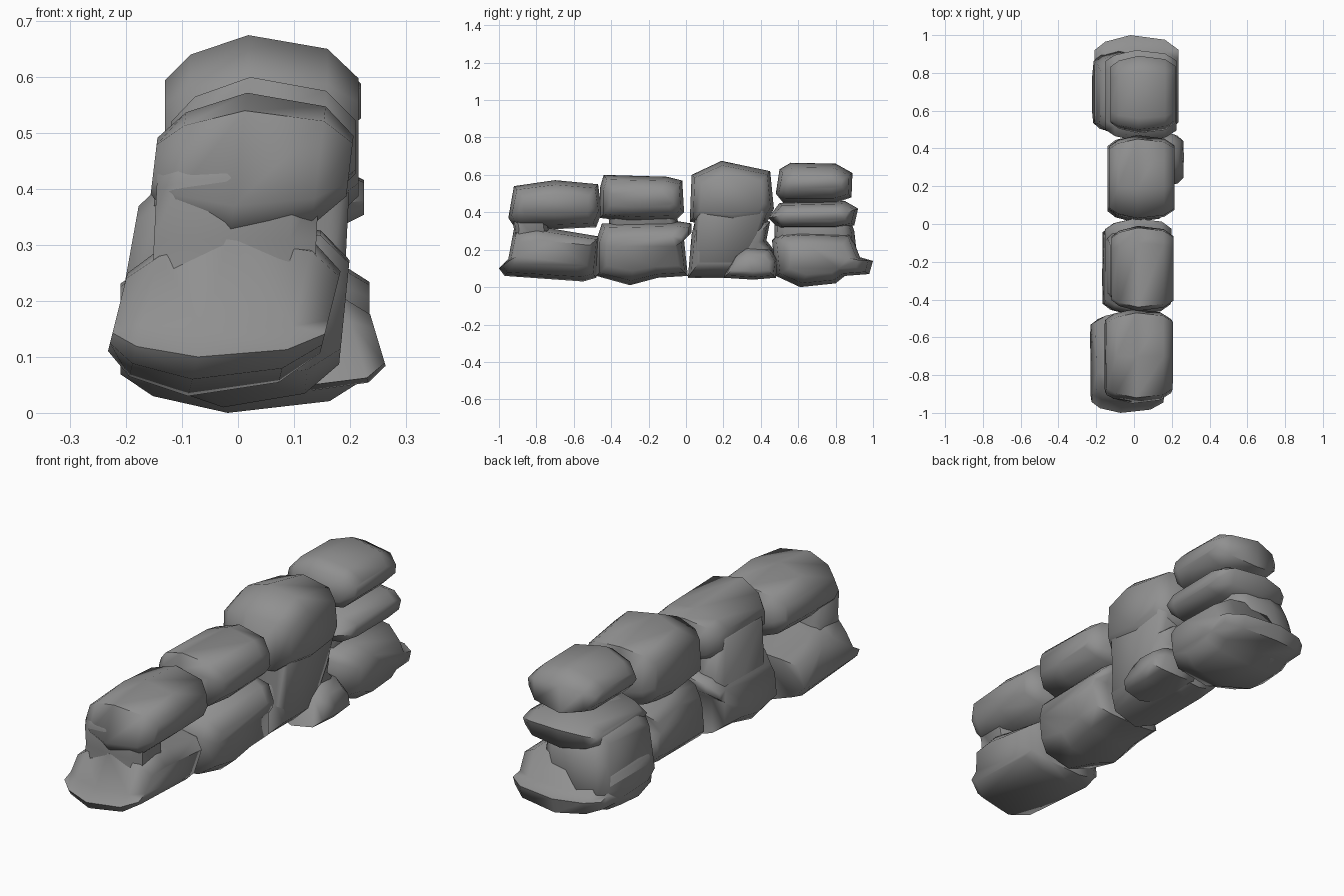
import bpy, bmesh, math

if "Cube" in bpy.data.objects:
    bpy.data.objects.remove(bpy.data.objects["Cube"])

# Dark grey stone
stone = bpy.data.materials.new("stone")
stone.diffuse_color = (0.28, 0.28, 0.28, 1)
stone.use_nodes = True
stone.node_tree.nodes["Principled BSDF"].inputs["Base Color"].default_value = stone.diffuse_color

# Thickness stations: (position across the wall, amount of inset)
STATIONS = ((0, 1.15), (0.13, 0.5), (0.43, 0.0), (0.84, 0.35), (1, 1.1))


def rock(name, outline, x0, x1, lean=0.0, iy=0.05, iz=0.07):
    """Pillow-shaped stone: a side outline (y, z) lofted across the wall thickness."""
    ys = [p[0] for p in outline]
    zs = [p[1] for p in outline]
    cy, cz = (min(ys) + max(ys)) / 2, (min(zs) + max(zs)) / 2
    w, h = max(ys) - min(ys), max(zs) - min(zs)
    bm = bmesh.new()
    rings = []
    for t, k in STATIONS:
        sy, sz = 1 - 2 * iy * k / w, 1 - 2 * iz * k / h
        ring = []
        for y, z in outline:
            ny, nz = cy + (y - cy) * sy, cz + (z - cz) * sz
            ring.append(bm.verts.new((x0 + (x1 - x0) * t + lean * (nz - cz), ny, nz)))
        rings.append(ring)
    n = len(outline)
    for a, b in zip(rings, rings[1:]):
        for i in range(n):
            j = (i + 1) % n
            bm.faces.new((a[i], a[j], b[j], b[i]))
    bm.faces.new(rings[0])
    bm.faces.new(rings[-1])
    bmesh.ops.recalc_face_normals(bm, faces=bm.faces)
    me = bpy.data.meshes.new(name)
    bm.to_mesh(me)
    bm.free()
    me.materials.append(stone)
    ob = bpy.data.objects.new(name, me)
    bpy.context.collection.objects.link(ob)
    bpy.ops.object.select_all(action='DESELECT')
    ob.select_set(True)
    bpy.context.view_layer.objects.active = ob
    bpy.ops.object.shade_smooth_by_angle(angle=math.radians(65))


# Front column: two stones joined at the front end
rock("front_lower_stone", [(-1, .1), (-.97, .06), (-.55, .03), (-.48, .05), (-.46, .27),
     (-.7, .31), (-.8, .33), (-.92, .31), (-.95, .15)], -.215, .165, .25)
rock("front_upper_stone", [(-.95, .37), (-.92, .54), (-.7, .572), (-.47, .55), (-.45, .4),
     (-.48, .32), (-.7, .31), (-.91, .31)], -.15, .2, .12)
rock("front_joining_body", [(-.94, .12), (-.92, .31), (-.94, .42), (-.9, .5), (-.76, .5),
     (-.73, .31), (-.72, .12)], -.15, .14, .05, iy=.03, iz=.03)

# Second column: two stones joined on the back side
rock("second_lower_stone", [(-.48, .06), (-.3, .01), (-.15, .05), (.01, .06), (-.01, .25),
     (.03, .29), (.03, .34), (-.03, .35), (-.45, .34), (-.48, .25)], -.16, .19, .1)
rock("second_upper_stone", [(-.46, .37), (-.46, .53), (-.44, .6), (-.1, .59), (-.02, .57),
     (-.01, .4), (-.05, .36), (-.3, .35)], -.12, .21)
rock("second_joining_body", [(-.4, .1), (-.42, .5), (-.08, .5), (-.03, .3), (-.06, .1)],
     -.14, .06, .08, iy=.04, iz=.02)

# Third column: two stones joined on the right side, plus a small foot stone
rock("third_upper_stone", [(.02, .35), (.03, .6), (.19, .675), (.45, .62), (.47, .42),
     (.43, .34), (.25, .31)], -.13, .215)
rock("third_lower_stone", [(.01, .05), (.35, .05), (.45, .06), (.47, .2), (.43, .25),
     (.45, .35), (.25, .4), (.05, .36), (.03, .28)], -.14, .185)
rock("third_joining_body", [(.04, .1), (.05, .55), (.42, .55), (.44, .4), (.4, .28),
     (.3, .1)], -.02, .195, .05, iy=.03, iz=.03)
rock("third_foot_stone", [(.2, .05), (.36, .04), (.48, .05), (.49, .14), (.45, .21),
     (.32, .22), (.26, .17)], .0, .25, -.3, iy=.04, iz=.04)

# Rear column: forked stone (two lobes joined at the back side) with a cap stone
rock("rear_lower_lobe", [(.46, .25), (.5, .29), (.6, .3), (.88, .29), (.93, .16), (1, .14),
     (.98, .07), (.85, .06), (.8, .02), (.61, 0), (.48, .06)], -.21, .235, iy=.07, iz=.06)
rock("rear_middle_lobe", [(.44, .37), (.5, .45), (.85, .46), (.92, .42), (.9, .33),
     (.8, .31), (.5, .31)], -.15, .225, iz=.04)
rock("rear_joining_body", [(.48, .1), (.47, .4), (.55, .45), (.85, .44), (.9, .3),
     (.92, .12), (.8, .04), (.55, .05)], -.2, .11, .18)
rock("rear_cap_stone", [(.48, .5), (.5, .63), (.56, .665), (.8, .66), (.89, .61),
     (.885, .48), (.8, .45), (.52, .45)], -.125, .22)
